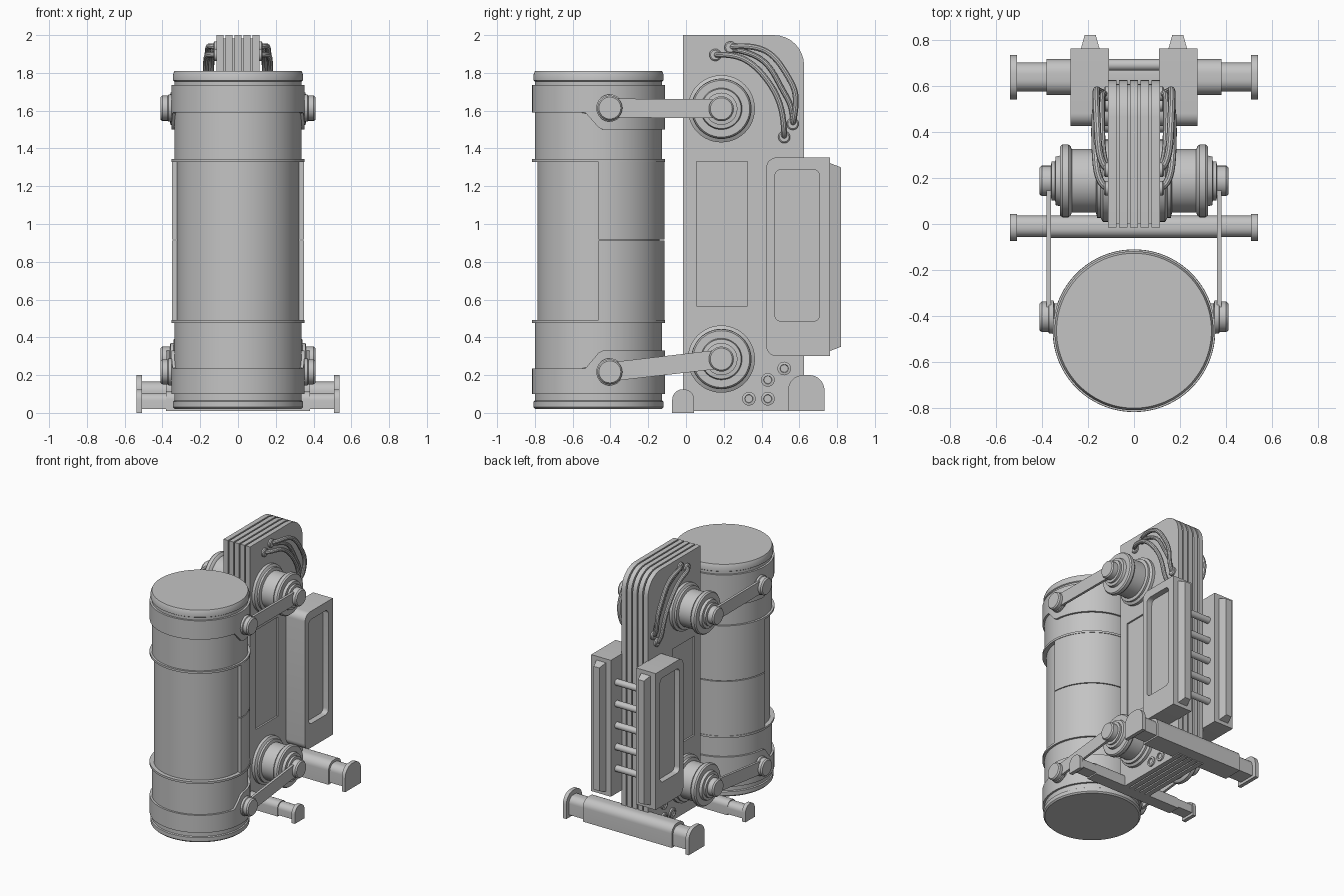
import bpy, bmesh, math
from mathutils import Vector, Matrix

cube = bpy.data.objects.get("Cube")
if cube:
    bpy.data.objects.remove(cube, do_unlink=True)

grey = bpy.data.materials.new("plain grey")
grey.use_nodes = True
grey.diffuse_color = (0.55, 0.55, 0.55, 1)
for node in grey.node_tree.nodes:
    if node.type == 'BSDF_PRINCIPLED':
        node.inputs["Base Color"].default_value = grey.diffuse_color


def finish(name, bm, mirror=False):
    """Turn a bmesh into a shaded object, optionally mirrored across x."""
    bmesh.ops.remove_doubles(bm, verts=bm.verts, dist=1e-5)
    bmesh.ops.recalc_face_normals(bm, faces=bm.faces)
    if mirror:
        copy = bmesh.ops.duplicate(bm, geom=bm.verts[:] + bm.edges[:] + bm.faces[:])["geom"]
        for v in copy:
            if isinstance(v, bmesh.types.BMVert):
                v.co.x *= -1
        bmesh.ops.reverse_faces(bm, faces=[f for f in copy if isinstance(f, bmesh.types.BMFace)])
    me = bpy.data.meshes.new(name)
    bm.to_mesh(me)
    bm.free()
    me.shade_smooth()
    me.set_sharp_from_angle(angle=math.radians(32))
    me.materials.append(grey)
    ob = bpy.data.objects.new(name, me)
    bpy.context.scene.collection.objects.link(ob)
    return ob


def lathe(name, profile, y, z=0, along_x=False, segs=48, sweep=1.0, mirror=False, edit=None):
    """Revolve (radius, height) points about z or x; a part sweep makes a closed wedge."""
    bm = bmesh.new()
    full = sweep == 1.0
    steps = segs if full else int(segs * sweep) + 1
    rings = []
    for i in range(steps):
        a = math.tau * i / segs
        rings.append([bm.verts.new((r * math.cos(a), r * math.sin(a), h)) for r, h in profile])
    n = len(profile)
    closed = profile[0][0] > 0
    for i in range(steps if full else steps - 1):
        a, b = rings[i], rings[(i + 1) % steps]
        for j in range(n if closed else n - 1):
            k = (j + 1) % n
            bm.faces.new((a[j], b[j], b[k], a[k]))
    if not full:
        bm.faces.new(rings[0])
        bm.faces.new(rings[-1])
    bmesh.ops.remove_doubles(bm, verts=bm.verts, dist=1e-5)
    bmesh.ops.dissolve_degenerate(bm, edges=bm.edges, dist=1e-6)
    if edit:
        for v in bm.verts:
            edit(v)
    if along_x:
        bmesh.ops.rotate(bm, verts=bm.verts, matrix=Matrix.Rotation(math.pi / 2, 3, 'Y'))
    bmesh.ops.translate(bm, verts=bm.verts, vec=(0, y, z))
    return finish(name, bm, mirror)


def rounded(y0, z0, y1, z1, radii=(0, 0, 0, 0), steps=8):
    """Rectangle outline in the side plane, with one radius per corner."""
    pts = []
    corners = ((y0, z0, 1, 1), (y1, z0, -1, 1), (y1, z1, -1, -1), (y0, z1, 1, -1))
    for c, (y, z, sy, sz) in enumerate(corners):
        r = radii[c]
        for i in range(steps + 1 if r else 1):
            a = math.pi + math.pi / 2 * (c + i / steps)
            pts.append((y + sy * r + r * math.cos(a), z + sz * r + r * math.sin(a)) if r else (y, z))
    return pts


def prism(name, pts, x0, x1, mirror=False, pocket=None, depth=0.0):
    """Extrude a side outline along x, with an optional pocket sunk in the outer face."""
    bm = bmesh.new()
    inner = [bm.verts.new((x0, *p)) for p in pts]
    outer = [bm.verts.new((x1, *p)) for p in pts]
    n = len(pts)
    bm.faces.new(inner)
    for i in range(n):
        bm.faces.new((inner[i], inner[(i + 1) % n], outer[(i + 1) % n], outer[i]))
    if pocket:
        rim = [bm.verts.new((x1, *p)) for p in pocket]
        floor = [bm.verts.new((x1 - depth, *p)) for p in pocket]
        m = len(rim)
        loops = [bm.edges.get((l[i], l[(i + 1) % len(l)])) or bm.edges.new((l[i], l[(i + 1) % len(l)]))
                 for l in (outer, rim) for i in range(len(l))]
        bmesh.ops.triangle_fill(bm, edges=loops, use_beauty=True)
        for i in range(m):
            bm.faces.new((rim[i], rim[(i + 1) % m], floor[(i + 1) % m], floor[i]))
        bm.faces.new(floor)
    else:
        bm.faces.new(outer)
    return finish(name, bm, mirror)


def pipe(name, pts, radius):
    """Round hose through control points, on both sides."""
    cu = bpy.data.curves.new(name, 'CURVE')
    cu.dimensions = '3D'
    cu.bevel_depth, cu.bevel_resolution, cu.use_fill_caps = radius, 3, True
    sp = cu.splines.new('NURBS')
    sp.points.add(len(pts) - 1)
    for p, co in zip(sp.points, pts):
        p.co = (*co, 1)
    sp.order_u, sp.use_endpoint_u, sp.resolution_u = 4, True, 6
    tmp = bpy.data.objects.new(name + "_path", cu)
    bpy.context.scene.collection.objects.link(tmp)
    me = bpy.data.meshes.new_from_object(tmp.evaluated_get(bpy.context.evaluated_depsgraph_get()))
    bm = bmesh.new()
    bm.from_mesh(me)
    bpy.data.objects.remove(tmp, do_unlink=True)
    bpy.data.meshes.remove(me)
    finish(name, bm, True)


# Large tank with stepped collars
TANK_Y = -0.463
lathe("tank_core", [(0, .02), (.335, .02), (.345, .03), (.345, .06), (.337, .065), (.337, .48),
                    (.323, .49), (.323, 1.33), (.337, 1.34), (.337, 1.755), (.345, 1.76),
                    (.345, 1.79), (.336, 1.81), (0, 1.81)], TANK_Y, segs=96)


def collar(name, z_flat, z_front, z_back):
    def slant(v):
        if abs(v.co.z - z_front) < 1e-4:
            t = min(1, max(0, (v.co.y + .07) / .08))
            v.co.z += (z_back - z_front) * t
    lathe(name, [(.33, z_flat), (.352, z_flat), (.352, z_front), (.33, z_front)],
          TANK_Y, segs=96, edit=slant)


collar("upper_collar", 1.735, 1.59, 1.5)
collar("lower_collar", .1, .235, .33)
for label, z in (("upper", 1.335), ("lower", .485)):
    lathe(label + "_ring", [(.32, z - .008), (.353, z - .008), (.353, z + .008), (.32, z + .008)],
          TANK_Y, segs=96)
for label, z0, z1 in (("upper", .918, 1.33), ("lower", .49, .912)):
    lathe(label + "_back_shell", [(.3, z0), (.349, z0), (.349, z1), (.3, z1)],
          TANK_Y, segs=96, sweep=.5)

# Stack of upright plates with a recessed core
outline = rounded(-.015, .01, .625, 2, (0, 0, .16, 0))
prism("plate_core", rounded(.003, .028, .607, 1.982, (0, 0, .145, 0)), -.1, .1)
prism("centre_plate", outline, -.018, .018)
prism("inner_plates", outline, .029, .065, True)
prism("outer_plates", outline, .076, .113, True, rounded(.055, .565, .325, 1.33), .02)
prism("side_panels", rounded(.066, .576, .314, 1.319), .08, .1, True)

# Drums, hubs and link arms
for label, z, front_z in (("upper", 1.61, 1.614), ("lower", .285, .217)):
    lathe(label + "_drums", [(0, .1), (.178, .1), (.178, .135), (.16, .145), (.16, .16), (.138, .165),
                             (.138, .27), (.15, .275), (.158, .285), (.158, .31), (.15, .32),
                             (.11, .32), (.105, .34), (.085, .342), (.085, .358), (.066, .36),
                             (.066, .4), (.058, .41), (0, .41)], .187, z, True, mirror=True)
    lathe(label + "_tank_pivots", [(0, .31), (.058, .31), (.058, .345), (.072, .35), (.072, .368),
                                   (.066, .372), (.066, .4), (.058, .41), (0, .41)],
          -.403, front_z, True, segs=32, mirror=True)
    a, b = Vector((-.403, front_z)), Vector((.187, z))
    side = Vector((a.y - b.y, b.x - a.x)).normalized() * .05
    prism(label + "_link_arms", [a - side, b - side, b + side, a + side], .36, .379, True)

# Side boxes with pockets, back ridges and rungs between them
prism("side_boxes", rounded(.425, .3, .762, 1.352, (.055, 0, 0, .055)), .108, .275, True,
      rounded(.47, .485, .708, 1.288, (.035, .035, .035, .035)), .045)
bm = bmesh.new()
bmesh.ops.create_cube(bm, size=1)
for v in bm.verts:
    tip = v.co.y > 0
    v.co = Vector((.19 + math.copysign(.024 if tip else .042, v.co.x), .82 if tip else .755,
                   .825 + math.copysign(.475 if tip else .5, v.co.z)))
finish("back_ridges", bm, True)
for i in range(5):
    lathe("rung", [(0, -.12), (.025, -.12), (.025, .12), (0, .12)], .69, .825 + .166 * (i - 2), True, 16)

# Carrying rails with end flanges
prism("front_rail", rounded(-.056, .02, .036, .105, (0, 0, .04, .04)), -.52, .52)
prism("front_rail_sleeve", rounded(-.06, .01, .036, .112, (0, 0, .04, .04)), -.38, .38)
prism("front_rail_flanges", rounded(-.073, 0, .043, .125, (0, 0, .055, .055)), .508, .537, True)
prism("rear_rail", rounded(.575, .03, .7, .165, (0, 0, .05, .05)), -.52, .52)
prism("rear_rail_sleeve", rounded(.56, .018, .715, .185, (0, 0, .06, .06)), -.38, .38)
prism("rear_rail_flanges", rounded(.54, .01, .733, .2, (0, 0, .08, .08)), .508, .537, True)

# Hoses with end bosses, and lower bolts
pipe("long_hose", [(.1, .155, 1.895), (.155, .16, 1.895), (.17, .3, 1.91), (.17, .45, 1.75),
                   (.165, .52, 1.6), (.15, .52, 1.46), (.1, .52, 1.46)], .016)
pipe("outer_hose", [(.1, .235, 1.935), (.15, .24, 1.94), (.16, .43, 1.96), (.165, .54, 1.78),
                    (.165, .6, 1.68), (.15, .565, 1.53), (.1, .565, 1.53)], .016)
pipe("middle_hose", [(.1, .235, 1.925), (.135, .25, 1.925), (.14, .42, 1.9), (.14, .5, 1.72),
                     (.14, .57, 1.62), (.13, .565, 1.53), (.1, .565, 1.53)], .014)
for y, z in ((.155, 1.895), (.235, 1.935), (.565, 1.53), (.52, 1.46)):
    lathe("hose_bosses", [(0, .11), (.032, .11), (.032, .124), (.025, .13), (0, .13)],
          y, z, True, 20, mirror=True)
for y, z in ((.52, .235), (.433, .175), (.333, .075), (.433, .075)):
    lathe("bolts", [(0, .11), (.036, .11), (.036, .125), (.022, .128), (.02, .12), (0, .12)],
          y, z, True, 20, mirror=True)
